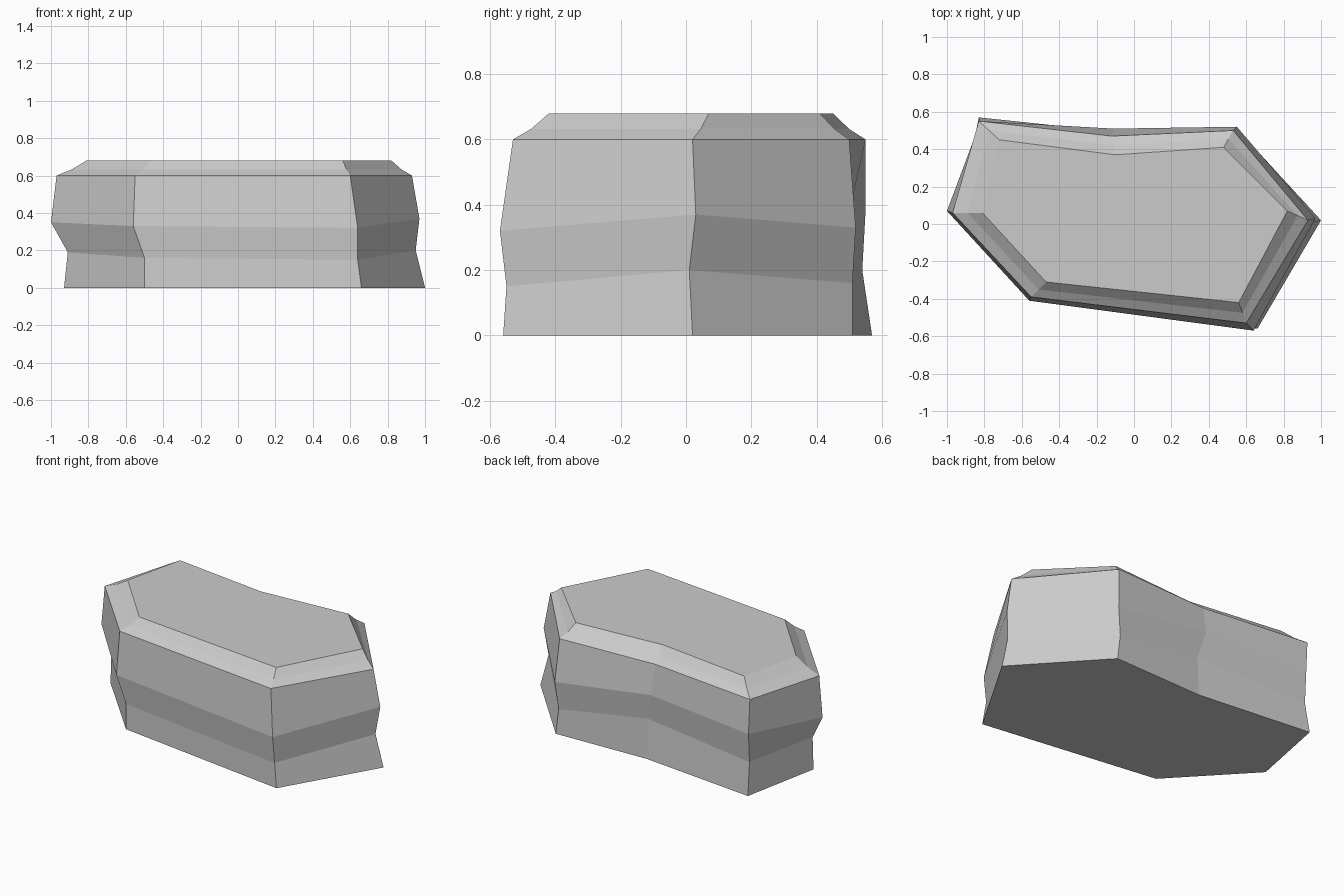
import bpy
import bmesh
from mathutils import Vector

default_cube = bpy.data.objects.get("Cube")
if default_cube:
    bpy.data.objects.remove(default_cube, do_unlink=True)


def flat_material(name, colour):
    material = bpy.data.materials.new(name)
    material.use_nodes = True
    material.diffuse_color = colour
    shader = next(n for n in material.node_tree.nodes if n.type == "BSDF_PRINCIPLED")
    shader.inputs["Base Color"].default_value = colour
    shader.inputs["Roughness"].default_value = 0.9
    return material


def outline(xs, ys, heights):
    """One horizontal loop of the rock; a single height makes it level."""
    if not isinstance(heights, list):
        heights = [heights] * len(xs)
    return [Vector(point) for point in zip(xs, ys, heights)]


def loft(name, outlines, material):
    """Skin a stack of outlines with flat faces and cap both ends."""
    bm = bmesh.new()
    loops = [[bm.verts.new(point) for point in loop] for loop in outlines]
    for lower, upper in zip(loops, loops[1:]):
        count = len(lower)
        for i in range(count):
            j = (i + 1) % count
            bm.faces.new((lower[i], lower[j], upper[j], upper[i]))
    bm.faces.new(list(reversed(loops[0])))
    bm.faces.new(loops[-1])
    bmesh.ops.recalc_face_normals(bm, faces=bm.faces)
    mesh = bpy.data.meshes.new(name)
    bm.to_mesh(mesh)
    bm.free()
    mesh.materials.append(material)
    rock = bpy.data.objects.new(name, mesh)
    bpy.context.collection.objects.link(rock)
    return rock


# Corners run left tip, two front, right tip, then three along the back
base = outline([-.93, -.5, .66, 1, .55, -.07, -.83],
               [.06, -.4, -.56, .02, .51, .49, .57], 0)

# Pinched waist and the overhanging bulge above it
waist = outline([-.91, -.5, .64, .95, .53, -.07, -.82],
                [.04, -.4, -.55, .01, .51, .48, .54],
                [.19, .16, .15, .2, .16, .25, .2])
bulge = outline([-1, -.56, .64, .97, .55, -.11, -.82],
                [.07, -.41, -.57, .03, .52, .51, .55],
                [.35, .33, .32, .37, .33, .42, .38])

# Level rim and the flat top, joined by a slightly dished bevel
rim = outline([-.97, -.55, .6, .93, .53, -.12, -.83],
              [.06, -.39, -.53, .02, .5, .47, .55], .6)
top = outline([-.81, -.47, .56, .82, .48, -.1, -.72],
              [.06, -.31, -.42, .07, .41, .37, .45], .68)
bevel = [a.lerp(b, .5) - Vector((0, 0, .008)) for a, b in zip(rim, top)]

stone_grey = flat_material("stone grey", (.6, .6, .6, 1))
loft("rock", [base, waist, bulge, rim, bevel, top], stone_grey)
